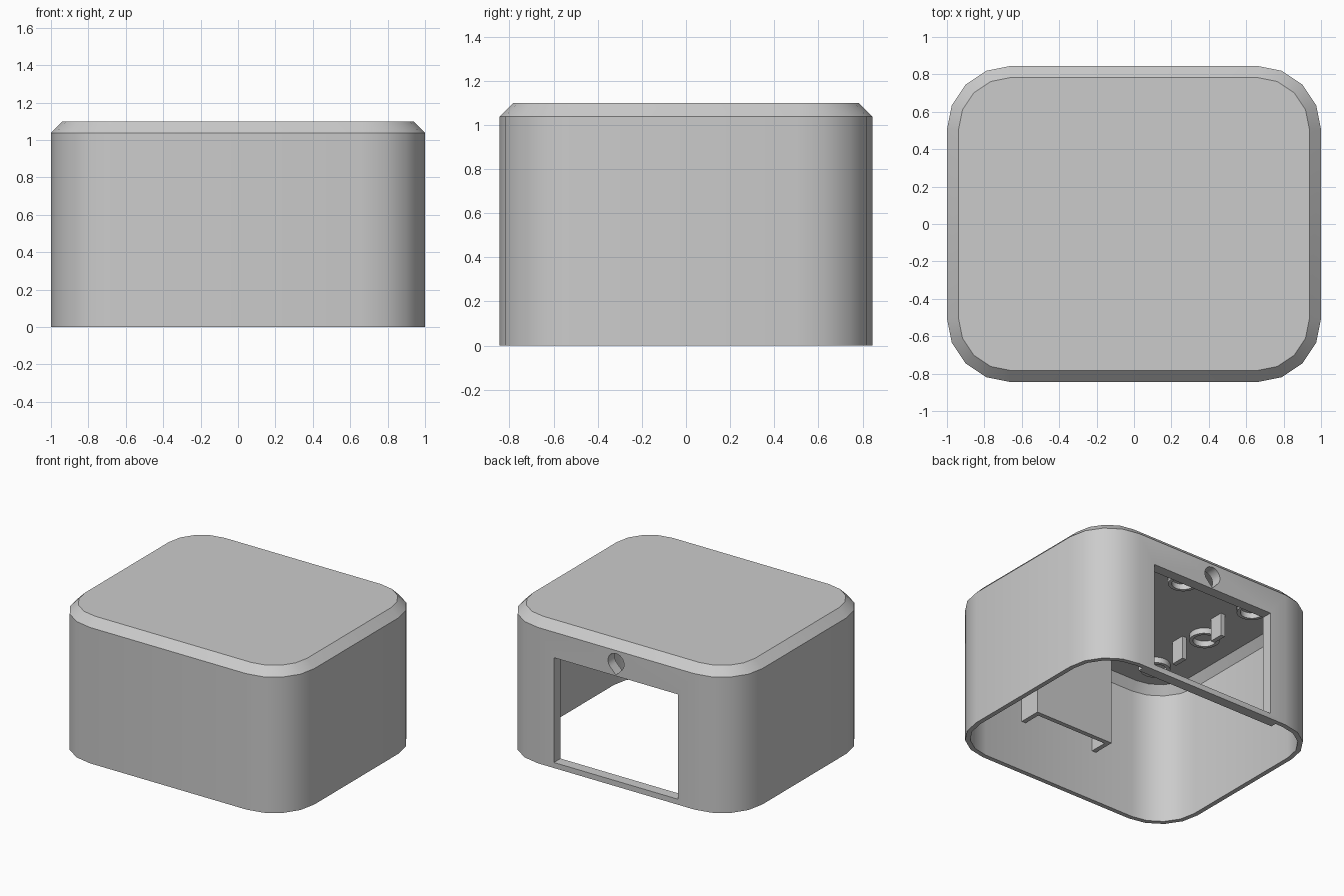
import bpy, bmesh, math

cube = bpy.data.objects.get("Cube")
if cube:
    bpy.data.objects.remove(cube, do_unlink=True)

# Single plain grey plastic
grey = bpy.data.materials.new("grey_plastic")
grey.use_nodes = True
grey.diffuse_color = (0.6, 0.6, 0.6, 1)
grey.node_tree.nodes["Principled BSDF"].inputs["Base Color"].default_value = (0.6, 0.6, 0.6, 1)

HALF_X, HALF_Y, HEIGHT = 1.0, 0.845, 1.10
RADIUS, CHAMFER, WALL = 0.34, 0.062, 0.035
CEILING = HEIGHT - WALL


def finish(name, bm):
    bmesh.ops.recalc_face_normals(bm, faces=bm.faces)
    mesh = bpy.data.meshes.new(name)
    bm.to_mesh(mesh)
    bm.free()
    mesh.materials.append(grey)
    ob = bpy.data.objects.new(name, mesh)
    bpy.context.collection.objects.link(ob)
    return ob


def loft(name, rings, loop=False):
    """Skin a list of point rings; cap the ends unless it loops."""
    bm = bmesh.new()
    vs = [[bm.verts.new(p) for p in ring] for ring in rings]
    pairs = list(zip(vs, vs[1:])) + ([(vs[-1], vs[0])] if loop else [])
    n = len(vs[0])
    for a, b in pairs:
        for i in range(n):
            j = (i + 1) % n
            bm.faces.new((a[i], a[j], b[j], b[i]))
    if not loop:
        bm.faces.new(vs[0])
        bm.faces.new(vs[-1])
    return finish(name, bm)


def box(name, lo, hi):
    ring = [(lo[0], lo[1]), (hi[0], lo[1]), (hi[0], hi[1]), (lo[0], hi[1])]
    return loft(name, [[(x, y, z) for x, y in ring] for z in (lo[2], hi[2])])


def rounded(inset, z):
    """Rounded rectangle, four segments per corner."""
    r = RADIUS - inset
    pts = []
    for k, (sx, sy) in enumerate(((1, 1), (-1, 1), (-1, -1), (1, -1))):
        for i in range(5):
            a = math.radians(90 * k + 22.5 * i)
            pts.append((sx * (HALF_X - RADIUS) + r * math.cos(a),
                        sy * (HALF_Y - RADIUS) + r * math.sin(a), z))
    return pts


def circle(x, y, z, r, n=24):
    return [(x + r * math.cos(math.tau * i / n), y + r * math.sin(math.tau * i / n), z)
            for i in range(n)]


def cut(target, cutter):
    mod = target.modifiers.new("cut", 'BOOLEAN')
    mod.operation, mod.solver, mod.object = 'DIFFERENCE', 'EXACT', cutter
    bpy.context.view_layer.objects.active = target
    bpy.ops.object.modifier_apply(modifier=mod.name)


# Hollow case, open underneath, chamfered inside and out:
# from the lid down the outside, under the rim and up the inside to the ceiling
shell = loft("case_shell", [
    rounded(CHAMFER, HEIGHT), rounded(0, HEIGHT - CHAMFER), rounded(0, 0),
    rounded(WALL, 0), rounded(WALL, CEILING - CHAMFER), rounded(CHAMFER + WALL * 0.6, CEILING)])

# Thickened inside of the back wall
back_pad = box("back_wall_pad", (-0.6, 0.765, 0.001), (0.6, 0.82, 1.06))

# Back window and teardrop cable hole
window = box("window_cutter", (-0.525, 0.7, 0.042), (0.525, 1, 0.843))
hr, hz = 0.068, 0.947
drop = [(hr * math.cos(a), hz + hr * math.sin(a))
        for a in (math.radians(-45 + 270 * i / 15) for i in range(16))]
drop.append((0, hz - hr * math.sqrt(2)))
hole = loft("hole_cutter", [[(x, y, z) for x, z in drop] for y in (0.7, 1)])
for cutter in (window, hole):
    for part in (shell, back_pad):
        cut(part, cutter)
    bpy.data.objects.remove(cutter, do_unlink=True)

# Pocket behind the front wall: a panel with two side flanges
parts = [shell, back_pad]
parts.append(box("pocket_panel", (-0.335, -0.675, 0.39), (0.335, -0.64, CEILING + 0.01)))
for side, s in (("left", 1), ("right", -1)):
    x0, x1 = sorted((s * 0.335, s * 0.30))
    parts.append(box(f"pocket_flange_{side}", (x0, -0.815, 0.39), (x1, -0.66, 1.06)))
    # Board clips hanging from the ceiling
    for where, y in (("front", -0.14), ("back", 0.275)):
        x0, x1 = sorted((s * 0.51, s * 0.545))
        parts.append(box(f"board_clip_{side}_{where}",
                         (x0, y - 0.055, 0.89), (x1, y + 0.055, CEILING + 0.01)))

# Ring sockets around the ceiling
for x in (-0.62, 0, 0.62):
    for y in (-0.51, 0.02, 0.53):
        if x == 0 and y == 0.02:
            continue
        lo, hi = 1.022, CEILING + 0.01
        parts.append(loft("ceiling_ring", [circle(x, y, lo, 0.105), circle(x, y, hi, 0.105),
                                           circle(x, y, hi, 0.08), circle(x, y, lo, 0.08)], True))

# Smooth the rounded walls, keep the edges sharp
bpy.ops.object.select_all(action='DESELECT')
for ob in parts:
    ob.select_set(True)
bpy.context.view_layer.objects.active = shell
bpy.ops.object.shade_smooth_by_angle(angle=math.radians(30))
